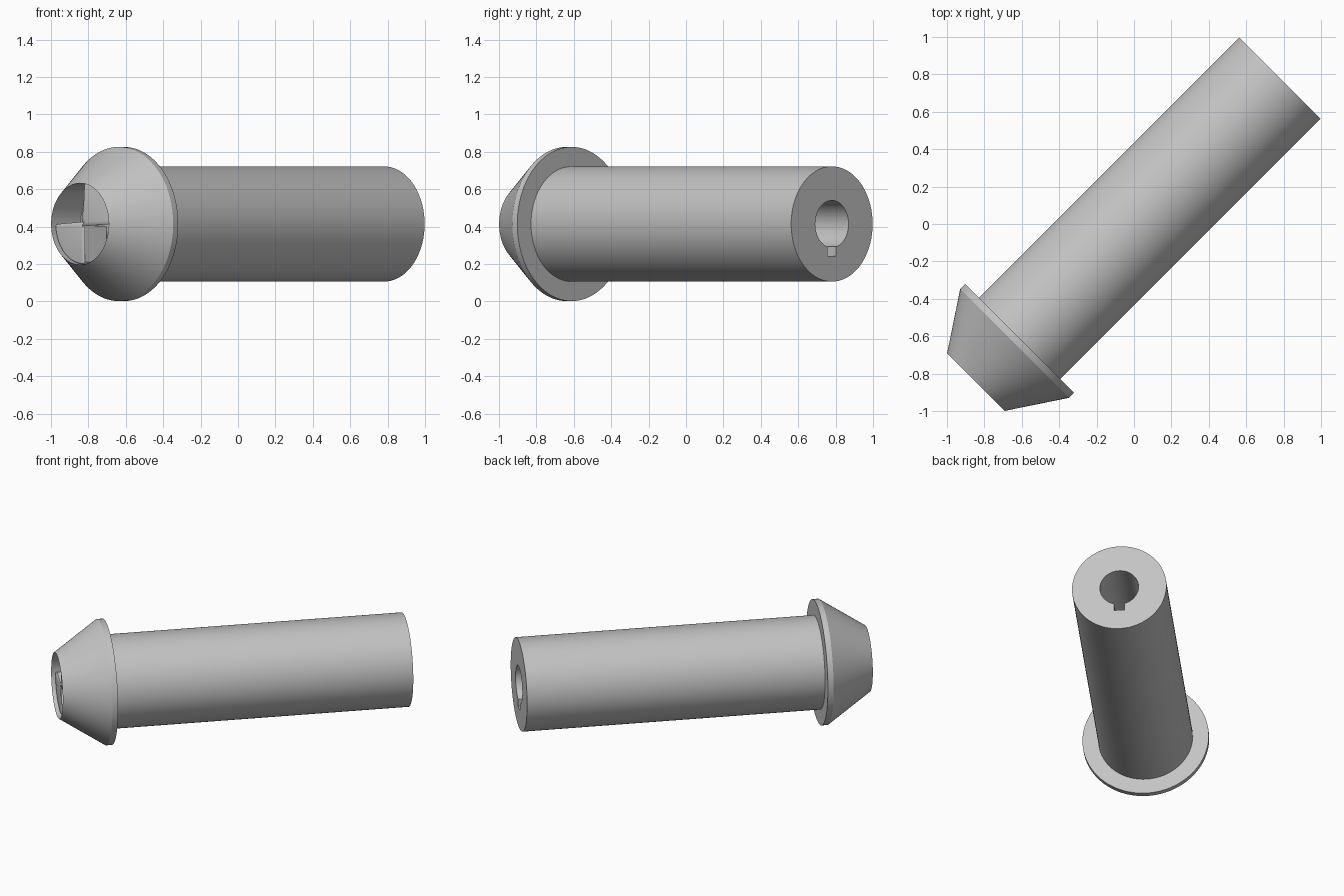
import bpy, bmesh, math
from mathutils import Matrix, Vector

cube = bpy.data.objects.get("Cube")
if cube:
    bpy.data.objects.remove(cube, do_unlink=True)

steel = bpy.data.materials.new("steel_grey")
steel.use_nodes = True
steel.diffuse_color = (0.55, 0.55, 0.55, 1)
steel.node_tree.nodes["Principled BSDF"].inputs["Base Color"].default_value = (0.55, 0.55, 0.55, 1)

# Local z runs along the shaft, local y points up
h = math.sqrt(0.5)
PLACE = Matrix(((-h, 0, h, 0), (h, 0, h, 0), (0, 1, 0, 0.414), (0, 0, 0, 1)))

NOSE, BACK = -1.195, 1.103
FLOOR = -0.98
RECESS = 0.21


def finish(name, bm):
    bmesh.ops.remove_doubles(bm, verts=bm.verts, dist=1e-5)
    bmesh.ops.recalc_face_normals(bm, faces=bm.faces)
    mesh = bpy.data.meshes.new(name)
    bm.to_mesh(mesh)
    bm.free()
    mesh.materials.append(steel)
    obj = bpy.data.objects.new(name, mesh)
    obj.matrix_world = PLACE
    bpy.context.collection.objects.link(obj)
    return obj


def lathe(name, profile, start=0, angle=math.tau, steps=96):
    """Spin (radius, height) points about the shaft axis; a part turn gets end caps."""
    bm = bmesh.new()
    rot = Matrix.Rotation(start, 3, 'Z')
    verts = [bm.verts.new(rot @ Vector((r, 0, t))) for r, t in profile]
    edges = [bm.edges.new(pair) for pair in zip(verts, verts[1:])]
    bmesh.ops.spin(bm, geom=verts + edges, cent=(0, 0, 0), axis=(0, 0, 1),
                   angle=angle, steps=steps, use_merge=False)
    bmesh.ops.remove_doubles(bm, verts=bm.verts, dist=1e-5)
    if angle < math.tau:
        bmesh.ops.holes_fill(bm, edges=[e for e in bm.edges if e.is_boundary])
    return finish(name, bm)


def apply(obj, kind, **settings):
    mod = obj.modifiers.new(kind, kind)
    for key, value in settings.items():
        setattr(mod, key, value)
    bpy.context.view_layer.objects.active = obj
    bpy.ops.object.modifier_apply(modifier=mod.name)


def smooth(obj):
    bpy.ops.object.select_all(action='DESELECT')
    obj.select_set(True)
    bpy.context.view_layer.objects.active = obj
    bpy.ops.object.shade_smooth_by_angle(angle=math.radians(25))


# Shaft with flange, tapered nose and hollow front
shaft = lathe("flanged_shaft", [
    (0, FLOOR), (RECESS, FLOOR), (0.218, NOSE), (0.412, -0.902), (0.412, -0.864),
    (0.308, -0.864), (0.308, BACK), (0, BACK)])

# Rear bore and its keyway
bore = lathe("bore_cutter", [(0, -0.3), (0.126, -0.3), (0.126, BACK + 0.1), (0, BACK + 0.1)], steps=64)
bm = bmesh.new()
bmesh.ops.create_cube(bm, size=1, matrix=Matrix.Translation((0, -0.11, 0.75))
                      @ Matrix.Diagonal((0.066, 0.12, 0.9, 1)))
keyway = finish("keyway_cutter", bm)
for cutter in (bore, keyway):
    cutter.hide_render = True
    apply(shaft, 'BOOLEAN', operation='DIFFERENCE', solver='EXACT', object=cutter)
    bpy.data.objects.remove(cutter, do_unlink=True)
smooth(shaft)

# Two opposed quarter-round drive dogs inside the nose
for name, start in (("upper_drive_dog", math.pi / 2), ("lower_drive_dog", math.pi * 1.5)):
    top = NOSE + 0.025
    dog = lathe(name, [(0, FLOOR), (RECESS + 0.003, FLOOR), (RECESS + 0.006, top), (0, top)],
                start=start - math.pi / 2, angle=math.pi / 2, steps=24)
    # Upper dog lies on the right side, lower dog on the opposite side
    dog.data.transform(Matrix.Rotation(math.pi / 2, 4, 'Z'))
    apply(dog, 'BEVEL', width=0.015, segments=3, limit_method='ANGLE', angle_limit=math.radians(40))
    smooth(dog)
